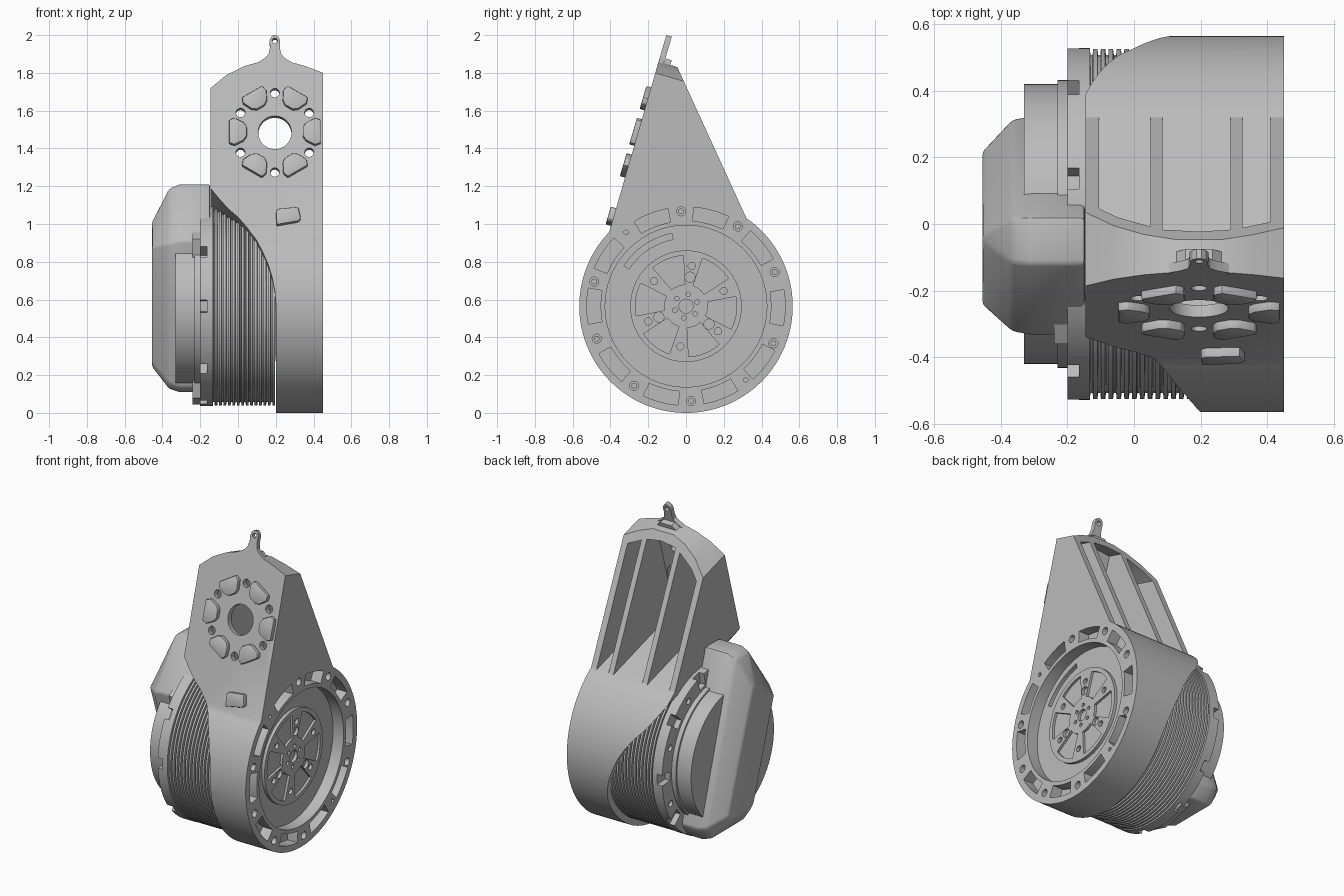
import bpy, bmesh
from math import sin, cos, radians

if "Cube" in bpy.data.objects:
    bpy.data.objects.remove(bpy.data.objects["Cube"])

grey = bpy.data.materials.new("machined grey")
grey.use_nodes = True
grey.diffuse_color = (0.5, 0.5, 0.5, 1)
grey.node_tree.nodes["Principled BSDF"].inputs["Base Color"].default_value = (0.5, 0.5, 0.5, 1)

AXIS_Z = 0.565
BOLTS = [93, 57, 21, -23, -87, -123, -160, 165]
SLOTS = [75, 39, -1, -37, -69, -105, -141, 180, 147, 111]


# ---- helpers ----
def loft(name, sections):
    """Skin matching rings of points and cap both ends."""
    bm = bmesh.new()
    rings = [[bm.verts.new(p) for p in s] for s in sections]
    n = len(rings[0])
    for a, b in zip(rings, rings[1:]):
        for i in range(n):
            j = (i + 1) % n
            bm.faces.new((a[i], a[j], b[j], b[i]))
    bm.faces.new(rings[0])
    bm.faces.new(rings[-1])
    bmesh.ops.recalc_face_normals(bm, faces=bm.faces)
    mesh = bpy.data.meshes.new(name)
    bm.to_mesh(mesh)
    bm.free()
    mesh.materials.append(grey)
    ob = bpy.data.objects.new(name, mesh)
    bpy.context.collection.objects.link(ob)
    return ob


def side_prism(name, pts, x0, x1):
    """Outline in y, z pushed along x."""
    return loft(name, [[(x, y, z) for y, z in pts] for x in (x0, x1)])


def on_plate(x, z, n):
    """Point on the leaning front plate, n deep behind its surface."""
    u = (z - 0.97) / 0.959
    return (x, -0.408 + 0.283 * u + 0.959 * n, 0.97 + 0.959 * u - 0.283 * n)


def plate_prism(name, pts, n0, n1):
    """Outline on the front plate pushed square to it."""
    return loft(name, [[on_plate(x, z, n) for x, z in pts] for n in (n0, n1)])


def polar(r, a, cx=0.0, cz=AXIS_Z):
    return (cx + r * cos(radians(a)), cz + r * sin(radians(a)))


def circle(r, cx=0.0, cz=AXIS_Z, n=96):
    return [polar(r, 360 * i / n, cx, cz) for i in range(n)]


def sector(r0, r1, a, half, n=8):
    steps = [a - half + 2 * half * i / n for i in range(n + 1)]
    return [polar(r0, t) for t in steps] + [polar(r1, t) for t in reversed(steps)]


def activate(ob):
    bpy.ops.object.select_all(action='DESELECT')
    ob.select_set(True)
    bpy.context.view_layer.objects.active = ob


def modify(ob, kind, **settings):
    activate(ob)
    m = ob.modifiers.new(kind.lower(), kind)
    for k, v in settings.items():
        setattr(m, k, v)
    bpy.ops.object.modifier_apply(modifier=m.name)


def cut(ob, cutter):
    cutter.hide_render = True
    modify(ob, 'BOOLEAN', object=cutter, operation='DIFFERENCE', solver='EXACT')
    bpy.data.objects.remove(cutter)


# ---- housing: round drum shell rising to a leaning wedge ----
outline = [polar(0.565, 136 + i * 279.5 / 90) for i in range(91)]
outline += [(-0.105, 1.96), (-0.119, 1.95)]
housing = side_prism("housing", outline, -0.145, 0.45)

arch = [(-0.145, 1.72), (-0.06, 1.79), (0.03, 1.835), (0.12, 1.86),
        (0.27, 1.86), (0.36, 1.835), (0.45, 1.80)]
cut(housing, plate_prism("arch_cutter", [(-0.3, 1.58)] + arch +
                         [(0.6, 1.72), (0.6, 2.4), (-0.3, 2.4)], -0.3, 0.6))
sweep = [(-0.145, 1.19), (-0.10, 1.135), (-0.05, 1.08), (0.0, 1.038), (0.05, 0.98),
         (0.095, 0.915), (0.13, 0.842), (0.16, 0.77), (0.18, 0.704), (0.195, 0.63),
         (0.2, 0.57), (0.2, -0.6), (-0.4, -0.6), (-0.4, 1.19)]
cut(housing, plate_prism("sweep_cutter", sweep, -0.6, 1.6))

# rear channels, leaving walls and two ribs
channels = [
    [(-0.105, 1.70), (-0.05, 1.745), (0.05, 1.795)],
    [(0.085, 1.81), (0.195, 1.82), (0.29, 1.81)],
    [(0.325, 1.80), (0.41, 1.77)],
]
for top in channels:
    foot = [(top[-1][0], 1.22), (top[0][0], 1.22)]
    cut(housing, plate_prism("channel_cutter", top + foot, 0.04, 1.2))

# plate holes
PX, PZ = 0.195, 1.485
cut(housing, plate_prism("hub_cutter", circle(0.088, PX, PZ, 48), -0.1, 0.07))
for a in range(30, 390, 60):
    cx, cz = polar(0.21, a, PX, PZ)
    cut(housing, plate_prism("bolt_cutter", circle(0.024, cx, cz, 20), -0.1, 0.07))

# output bore, rim slots and rim bolts
cut(housing, side_prism("bore_cutter", circle(0.428), 0.375, 0.5))
cut(housing, side_prism("groove_cutter", sector(0.36, 0.392, 124, 23, 16), 0.33, 0.4))
for a in SLOTS:
    cut(housing, side_prism("slot_cutter", sector(0.452, 0.525, a, 10.5), 0.38, 0.5))
for a in BOLTS:
    cy, cz = polar(0.503, a)
    cut(housing, side_prism("rim_bolt_cutter", circle(0.024, cy, cz, 20), 0.39, 0.5))
for a in (129, -51):
    cy, cz = polar(0.503, a)
    cut(housing, side_prism("pin_cutter", circle(0.012, cy, cz, 12), 0.4, 0.5))
parts = [housing]

# rim bolt heads
for a in BOLTS:
    cy, cz = polar(0.503, a)
    parts.append(side_prism("rim_bolt", circle(0.015, cy, cz, 16), 0.38, 0.42))

# ---- front plate pads ----
half_pad = [(0.15, 9), (0.172, 16), (0.225, 18.5), (0.25, 14)]
pad = half_pad + [(r, -a) for r, a in reversed(half_pad)]
for k in range(6):
    pts = [polar(r, a + 60 * k, PX, PZ) for r, a in pad]
    ob = plate_prism("mount_pad", pts, -0.025, 0.01)
    modify(ob, 'BEVEL', width=0.006, segments=2)
    parts.append(ob)
stop = plate_prism("stop_pad", [(0.205, 0.99), (0.32, 1.01), (0.333, 1.025),
                                (0.318, 1.085), (0.215, 1.075), (0.2, 1.06)], -0.025, 0.02)
modify(stop, 'BEVEL', width=0.006, segments=2)
parts.append(stop)

# ---- lifting tab ----
side = [(0.1, 1.85), (0.055, 1.877), (0.033, 1.9), (0.026, 1.935),
        (0.028, 1.97), (0.02, 1.99), (0.008, 2.0)]
tab = plate_prism("lifting_tab", [(PX - d, z) for d, z in side] +
                  [(PX + d, z) for d, z in reversed(side)], 0.0, 0.03)
cut(tab, plate_prism("tab_hole_cutter", circle(0.014, PX, 1.97, 16), -0.05, 0.1))
parts.append(tab)
parts.append(plate_prism("tab_boss", [(PX - 0.09, 1.84), (PX - 0.04, 1.885),
                                      (PX + 0.04, 1.885), (PX + 0.09, 1.84)], 0.0, 0.065))

# ---- output rotor inside the bore ----
rotor = side_prism("rotor", circle(0.295), 0.36, 0.395)
for k in range(6):
    cut(rotor, side_prism("window_cutter", sector(0.115, 0.268, 52 + 60 * k, 19), 0.38, 0.42))
    cy, cz = polar(0.215, 82 + 60 * k)
    cut(rotor, side_prism("rotor_bolt_cutter", circle(0.019, cy, cz, 16), 0.37, 0.42))
for a in (82, 202, 322):
    cy, cz = polar(0.155, a)
    cut(rotor, side_prism("dowel_cutter", circle(0.027, cy, cz, 20), 0.37, 0.42))
cut(rotor, side_prism("shaft_cutter", circle(0.037, n=32), 0.365, 0.42))
for k in range(6):
    cy, cz = polar(0.063, 20 + 60 * k)
    cut(rotor, side_prism("hub_bolt_cutter", circle(0.012, cy, cz, 12), 0.375, 0.42))
parts.append(rotor)

# ---- finned motor drum with a notched flange ----
profile = [(-0.2, 0.528), (-0.132, 0.528)]
for i in range(14):
    x = -0.132 + 0.0235 * i
    profile += [(x + 0.001, 0.508), (x + 0.008, 0.508), (x + 0.009, 0.526), (x + 0.022, 0.526)]
drum = loft("motor_drum", [[(x, y, z) for y, z in circle(r)] for x, r in profile])
for a in SLOTS:
    cut(drum, side_prism("notch_cutter", sector(0.45, 0.6, a, 3.6), -0.25, -0.165))
for a in BOLTS:
    cy, cz = polar(0.478, a)
    cut(drum, side_prism("flange_bolt_cutter", circle(0.02, cy, cz, 16), -0.25, -0.18))
parts.append(drum)
parts.append(side_prism("cap_ring", circle(0.432), -0.23, -0.16))
parts.append(side_prism("end_cap", circle(0.42), -0.33, -0.19))

# ---- slanted electronics cover over the end cap ----
base = [(0.02, 1.21), (-0.12, 1.21), (-0.335, 0.91), (-0.10, 0.14),
        (-0.06, 0.11), (0.27, 0.11), (0.325, 0.2)]
face = [(-0.03, 1.01), (-0.05, 1.01), (-0.245, 0.88), (-0.04, 0.27),
        (-0.01, 0.245), (0.19, 0.245), (0.22, 0.28)]
mid = [(y * 0.97, AXIS_Z + (z - AXIS_Z) * 0.96) for y, z in base]
cover = loft("electronics_cover", [[(x, y, z) for y, z in pts] for x, pts in
                                   ((-0.147, base), (-0.31, base), (-0.365, mid), (-0.455, face))])
modify(cover, 'BEVEL', width=0.012, segments=2, limit_method='ANGLE', angle_limit=radians(25))
parts.append(cover)
parts.append(side_prism("cover_base", [(0.0, 1.08), (-0.2, 1.02), (-0.36, 0.92), (-0.12, 0.08),
                                       (0.0, 0.045), (0.2, 0.09), (0.3, 0.2)], -0.24, -0.19))

for ob in parts:
    activate(ob)
    bpy.ops.object.shade_smooth_by_angle(angle=radians(28))
